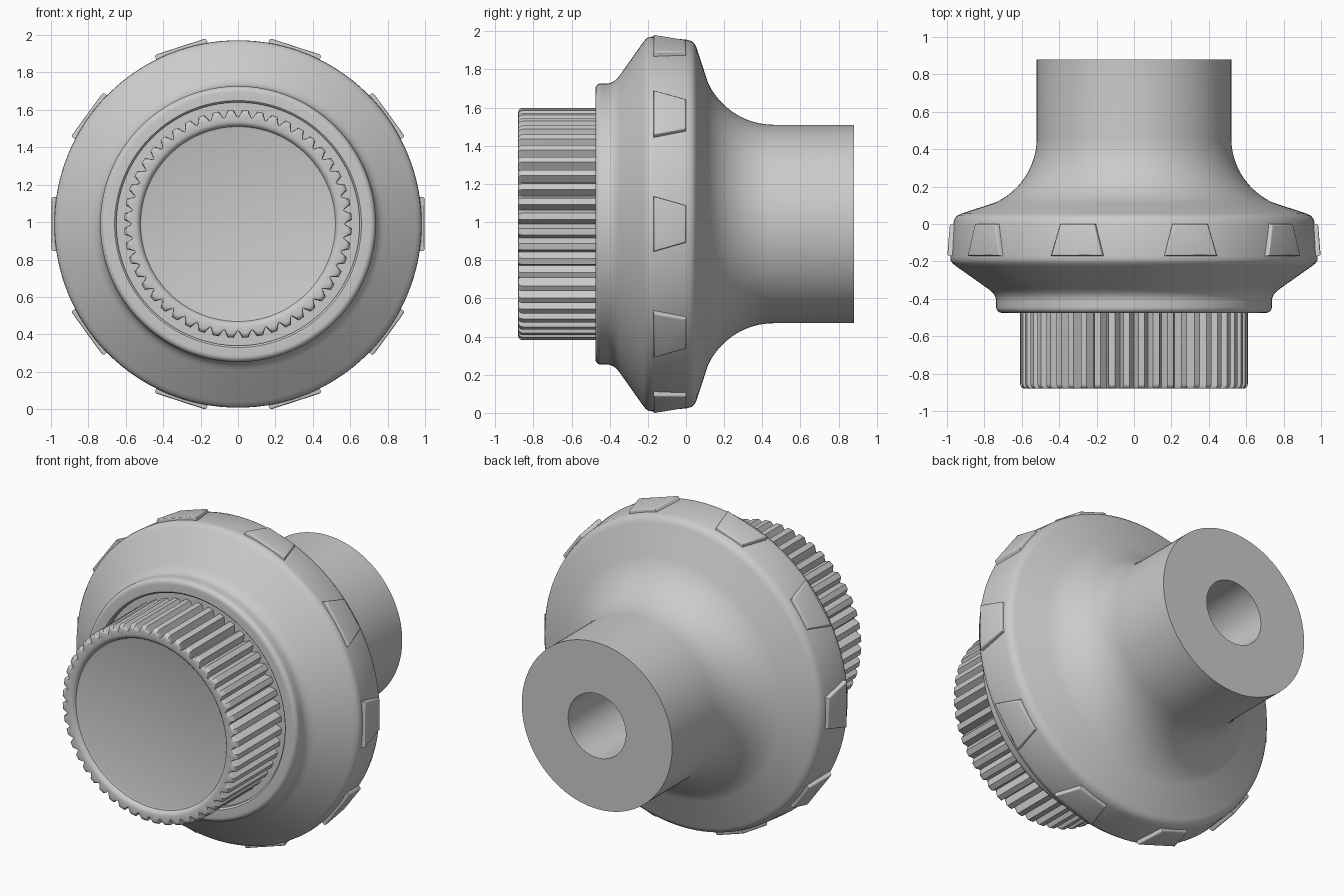
import bpy, bmesh, math
from mathutils import Matrix, Vector

if "Cube" in bpy.data.objects:
    bpy.data.objects.remove(bpy.data.objects["Cube"], do_unlink=True)

CENTRE_Z = 0.99
TEETH = 48
PADS = 10

grey = bpy.data.materials.new("plain_grey")
grey.use_nodes = True
grey.diffuse_color = (0.6, 0.6, 0.6, 1)
grey.node_tree.nodes["Principled BSDF"].inputs["Base Color"].default_value = (0.6, 0.6, 0.6, 1)


def finish(name, bm, angle=35):
    bmesh.ops.recalc_face_normals(bm, faces=bm.faces)
    mesh = bpy.data.meshes.new(name)
    bm.to_mesh(mesh)
    bm.free()
    mesh.materials.append(grey)
    obj = bpy.data.objects.new(name, mesh)
    bpy.context.collection.objects.link(obj)
    bpy.ops.object.select_all(action='DESELECT')
    obj.select_set(True)
    bpy.context.view_layer.objects.active = obj
    bpy.ops.object.shade_smooth_by_angle(angle=math.radians(angle))
    return obj


def skin_rings(bm, rings):
    """Bridge rings of points lying around the y axis and cap both ends."""
    loops = [[bm.verts.new(p) for p in ring] for ring in rings]
    n = len(loops[0])
    for a, b in zip(loops, loops[1:]):
        for i in range(n):
            j = (i + 1) % n
            bm.faces.new((a[i], a[j], b[j], b[i]))
    bm.faces.new(loops[0])
    bm.faces.new(loops[-1])


def polar(radius, angle, y):
    return (radius * math.cos(angle), y, CENTRE_Z + radius * math.sin(angle))


def arc(y, r, size, start, end, steps=6):
    """Rounded profile corner, as (y, radius) points."""
    span = [math.radians(start + (end - start) * i / steps) for i in range(steps + 1)]
    return [(y + size * math.cos(a), r + size * math.sin(a)) for a in span]


# Flared housing with its rear neck, bore and front collar
profile = [(-0.30, 0.20), (0.88, 0.20), (0.88, 0.52), (0.46, 0.52)]
profile += arc(0.46, 0.90, 0.38, -90, -155, 12)[1:]
profile += [(0.055, 0.925), (0.045, 0.945), (0.03, 0.958), (0.005, 0.966)]
profile += [(-0.175, 0.982), (-0.195, 0.98), (-0.21, 0.97), (-0.225, 0.952)]
profile += [(-0.345, 0.782), (-0.36, 0.763), (-0.378, 0.747), (-0.40, 0.738), (-0.415, 0.737)]
profile += arc(-0.445, 0.707, 0.03, 90, 180)
profile += [(-0.475, 0.66), (-0.465, 0.65), (-0.44, 0.65), (-0.44, 0.30)]
bm = bmesh.new()
skin_rings(bm, [[polar(r, math.tau * i / 128, y) for i in range(128)] for y, r in profile])
finish("flared_housing", bm)

# Ribbed front knob: wide lands separated by V grooves
land, groove_floor = 0.609, 0.567
section = [(0.0, groove_floor), (0.29, land), (0.5, land), (0.71, land)]
knob_profile = [(-0.42, land)] + arc(-0.855, land - 0.025, 0.025, 90, 180)
knob_profile += [(-0.88, 0.548), (-0.876, 0.536), (-0.868, 0.527), (-0.856, 0.521), (-0.852, 0.51)]
rings = []
for y, limit in knob_profile:
    rings.append([polar(min(limit, r), math.tau * (t + f) / TEETH, y)
                  for t in range(TEETH) for f, r in section])
bm = bmesh.new()
skin_rings(bm, rings)
finish("ribbed_knob", bm)

# Tapered grip pads around the rim
outline = [(-0.17, -0.145), (-0.17, 0.145), (0.0, 0.097), (0.0, -0.097)]
for k in range(PADS):
    bm = bmesh.new()
    base = [bm.verts.new((0.90, y, w)) for y, w in outline]
    top = [bm.verts.new((0.998 - 0.08 * (y + 0.17), y, w)) for y, w in outline]
    bm.faces.new(base)
    lid = bm.faces.new(top)
    for i in range(4):
        j = (i + 1) % 4
        bm.faces.new((base[i], base[j], top[j], top[i]))
    bmesh.ops.bevel(bm, geom=list(lid.edges), offset=0.01, segments=3,
                    profile=0.5, affect='EDGES')
    spin = Matrix.Rotation(math.tau * k / PADS, 4, 'Y')
    bmesh.ops.transform(bm, matrix=Matrix.Translation(Vector((0, 0, CENTRE_Z))) @ spin,
                        verts=bm.verts)
    finish(f"grip_pad_{k + 1}", bm)
